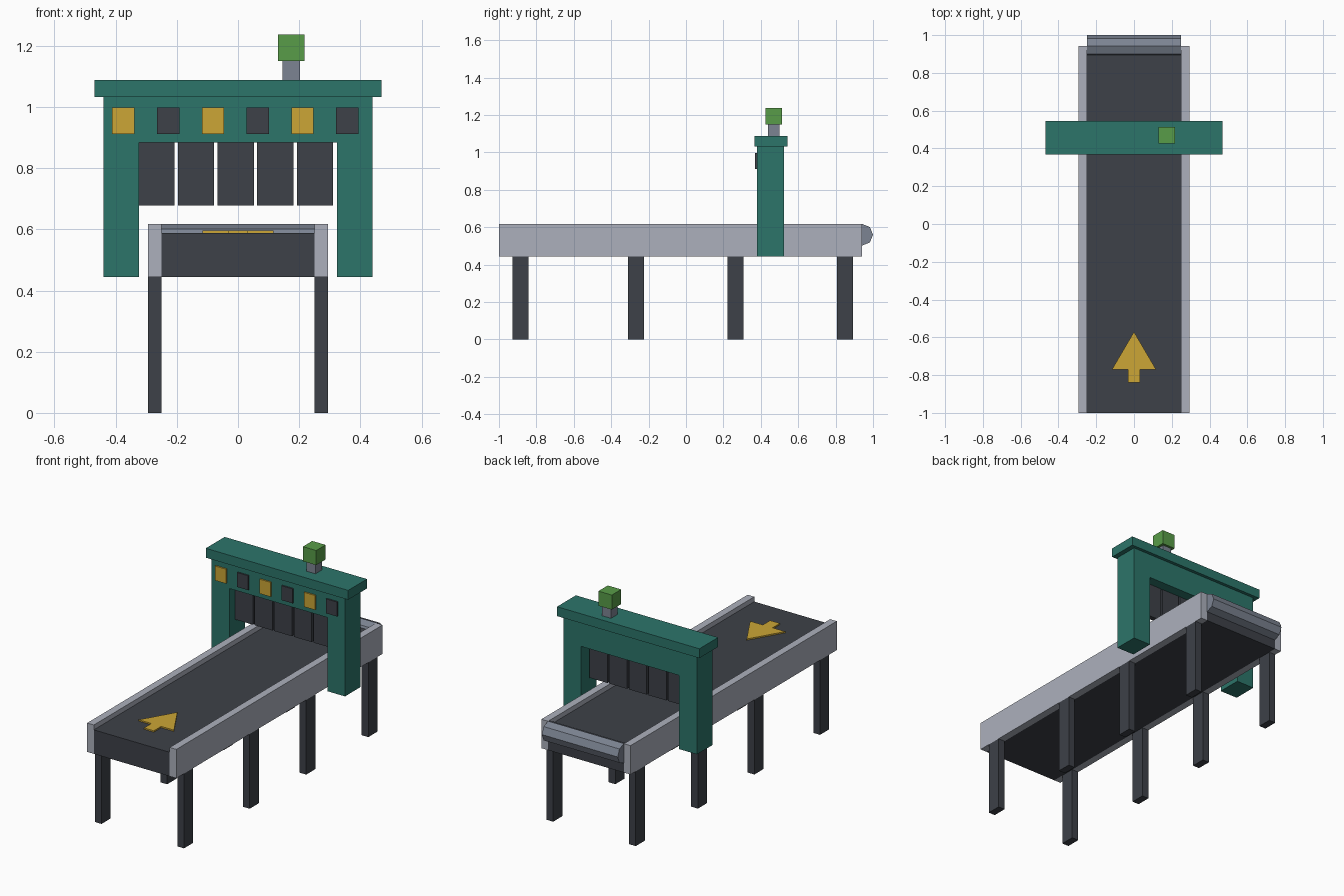
import bpy
import bmesh
from mathutils import Matrix

cube = bpy.data.objects.get("Cube")
if cube:
    bpy.data.objects.remove(cube, do_unlink=True)


def material(name, rgb):
    linear = [((c / 255 + 0.055) / 1.055) ** 2.4 for c in rgb] + [1]
    mat = bpy.data.materials.new(name)
    mat.use_nodes = True
    mat.diffuse_color = linear
    mat.node_tree.nodes["Principled BSDF"].inputs["Base Color"].default_value = linear
    return mat


teal = material("teal_paint", (44, 117, 106))
light_grey = material("light_grey_metal", (172, 176, 188))
mid_grey = material("mid_grey_metal", (124, 132, 146))
dark = material("dark_rubber", (61, 65, 72))
yellow = material("yellow_paint", (204, 166, 54))
green = material("green_lamp", (88, 156, 72))


def add_object(name, bm, mat):
    bmesh.ops.recalc_face_normals(bm, faces=bm.faces)
    mesh = bpy.data.meshes.new(name)
    bm.to_mesh(mesh)
    bm.free()
    mesh.materials.append(mat)
    obj = bpy.data.objects.new(name, mesh)
    bpy.context.collection.objects.link(obj)
    return obj


def box(name, mat, x, y, z):
    """Box spanning the given (low, high) range on each axis."""
    bm = bmesh.new()
    bmesh.ops.create_cube(bm, size=1)
    for v in bm.verts:
        v.co = [r[0] if c < 0 else r[1] for c, r in zip(v.co, (x, y, z))]
    return add_object(name, bm, mat)


def prism(name, mat, outline, z, height):
    """Flat outline in x and y, extruded upward."""
    bm = bmesh.new()
    face = bm.faces.new([bm.verts.new((px, py, z)) for px, py in outline])
    top = bmesh.ops.extrude_face_region(bm, geom=[face])["geom"]
    for v in top:
        if isinstance(v, bmesh.types.BMVert):
            v.co.z += height
    return add_object(name, bm, mat)


def around(centre, width):
    return (centre - width / 2, centre + width / 2)


BED_Z = 0.445      # underside of the conveyor bed
BELT_Z = 0.588     # belt surface
BED_Y = (-1, 0.942)
BEAM_Z = 0.884     # underside of the arch beam
ARCH_TOP = 1.033
CAP_TOP = 1.089
ARCH_Y = (0.379, 0.525)

# Conveyor belt and end roller
box("belt", dark, (-0.25, 0.25), BED_Y, (BED_Z, BELT_Z))
bm = bmesh.new()
bmesh.ops.create_cone(bm, cap_ends=True, segments=8, radius1=0.058, radius2=0.058,
                      depth=0.5, matrix=Matrix.Rotation(1.5707963, 4, "Y"))
roller = add_object("end_roller", bm, mid_grey)
roller.location = (0, 0.942, 0.56)

# Side rails, legs and arch columns
for side, s in (("right", -1), ("left", 1)):
    rail_x = sorted((s * 0.25, s * 0.294))
    box(side + "_rail", light_grey, rail_x, BED_Y, (BED_Z, 0.617))
    for i, y in enumerate((-0.885, -0.267, 0.265, 0.85)):
        box(f"{side}_leg_{i + 1}", dark, rail_x, around(y, 0.086), (0, BED_Z))
    box(side + "_arch_column", teal, sorted((s * 0.323, s * 0.44)), ARCH_Y, (BED_Z, ARCH_TOP))

# Arch beam and cap
box("arch_beam", teal, (-0.323, 0.323), ARCH_Y, (BEAM_Z, ARCH_TOP))
box("arch_cap", teal, (-0.469, 0.469), (0.367, 0.544), (ARCH_TOP, CAP_TOP))

# Alternating panels on the front of the beam
for i in range(6):
    box(f"front_panel_{i + 1}", dark if i % 2 else yellow,
        around(-0.375 + i * 0.1465, 0.073), (0.37, ARCH_Y[0]), (0.912, 0.998))

# Hanging curtain strips
for i in range(5):
    box(f"curtain_strip_{i + 1}", dark, around(-0.266 + i * 0.1293, 0.118),
        (0.435, 0.465), (0.678, BEAM_Z))

# Signal lamp
box("lamp_stem", mid_grey, around(0.174, 0.058), around(0.469, 0.06), (CAP_TOP, 1.15))
box("lamp", green, around(0.174, 0.088), around(0.469, 0.088), (1.15, 1.237))

# Direction arrow on the belt
half = [(0.032, -0.838), (0.032, -0.769), (0.116, -0.769)]
arrow = half + [(0, -0.571)] + [(-x, y) for x, y in reversed(half)]
prism("direction_arrow", yellow, arrow, BELT_Z, 0.008)
